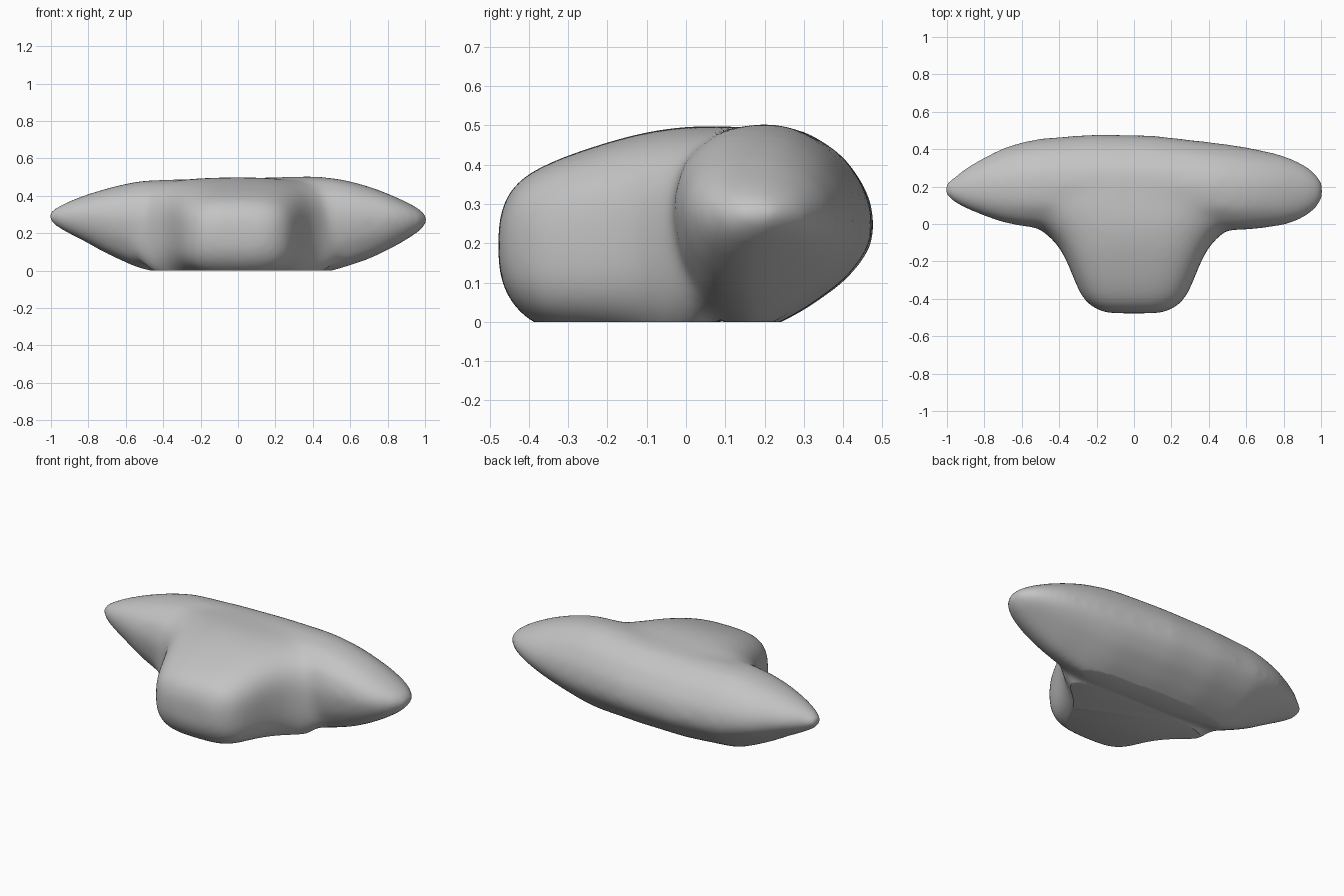
import bpy, bmesh
from math import cos, sin, pi, copysign
from mathutils import Vector

if "Cube" in bpy.data.objects:
    bpy.data.objects.remove(bpy.data.objects["Cube"])

grey = bpy.data.materials.new("plain grey")
grey.use_nodes = True
grey.diffuse_color = (0.55, 0.55, 0.55, 1)
grey.node_tree.nodes["Principled BSDF"].inputs["Base Color"].default_value = grey.diffuse_color


def loft(bm, rings):
    """Skin a list of equal rings and cap both ends."""
    loops = [[bm.verts.new(p) for p in ring] for ring in rings]
    for a, b in zip(loops, loops[1:]):
        for i in range(len(a)):
            j = (i + 1) % len(a)
            bm.faces.new((a[i], a[j], b[j], b[i]))
    bm.faces.new(loops[0])
    bm.faces.new(loops[-1])


bm = bmesh.new()

# Cross wing: one teardrop section scaled along x (x, front, back, bottom, top)
section = [(-1, .2), (-.9, -.35), (-.62, -.84), (-.15, -1), (.3, -.77), (.7, -.49),
           (.94, -.2), (1, 0), (.94, .35), (.69, .72), (.3, .96), (-.05, 1),
           (-.5, .94), (-.87, .66)]
wing = [(-1.01, .15, .225, .26, .315), (-.96, .115, .25, .228, .34), (-.9, .085, .3, .195, .368),
        (-.8, .045, .355, .145, .405), (-.7, .01, .405, .088, .435), (-.6, -.01, .435, .042, .46),
        (-.5, -.02, .455, 0, .478), (-.2, -.02, .477, -.02, .485), (.1, -.02, .47, -.02, .492),
        (.4, -.02, .435, -.02, .5), (.5, -.03, .423, -.005, .492), (.6, -.03, .408, .025, .474),
        (.7, -.018, .388, .06, .445), (.8, -.005, .365, .108, .408), (.9, .03, .325, .165, .362),
        (.96, .07, .285, .205, .33), (1.005, .12, .24, .245, .3)]
loft(bm, [[(x, (f + b) / 2 + u * (b - f) / 2, (lo + hi) / 2 + v * (hi - lo) / 2)
           for u, v in section] for x, f, b, lo, hi in wing])

# Front body flaring into the wing (y, half width, bottom, top, corner power)
body = [(-.471, .14, .13, .26, .6), (-.457, .185, .085, .303, .6), (-.437, .222, .048, .34, .6),
        (-.4, .262, .012, .37, .6), (-.365, .283, -.01, .389, .6), (-.3, .312, -.02, .417, .6),
        (-.2, .352, -.03, .45, .6), (-.12, .395, -.05, .472, .63), (-.06, .45, -.08, .483, .68),
        (-.02, .505, -.1, .489, .72), (.03, .57, -.08, .492, .74), (.1, .62, .1, .491, .76),
        (.2, .6, .16, .487, .8)]
angles = [2 * pi * i / 40 for i in range(40)]


def rounded(t, power):
    return copysign(abs(t) ** power, t)


loft(bm, [[(rounded(cos(a), p) * w, y, (lo + hi) / 2 + rounded(sin(a), p) * (hi - lo) / 2)
           for a in angles] for y, w, lo, hi, p in body])
bmesh.ops.recalc_face_normals(bm, faces=bm.faces)

mesh = bpy.data.meshes.new("body")
bm.to_mesh(mesh)
bm.free()
blob = bpy.data.objects.new("body", mesh)
bpy.context.collection.objects.link(blob)

# Fuse the two volumes, soften the joints and give back the lost thickness
fuse = blob.modifiers.new("fuse", "REMESH")
fuse.mode = "VOXEL"
fuse.voxel_size = 0.015
soften = blob.modifiers.new("soften", "SMOOTH")
soften.factor = 0.5
soften.iterations = 60
thicken = blob.modifiers.new("thicken", "DISPLACE")
thicken.mid_level = 0
thicken.strength = 0.007
fused = bpy.data.meshes.new_from_object(blob.evaluated_get(bpy.context.evaluated_depsgraph_get()))
blob.modifiers.clear()

# Slice the base flat
bm = bmesh.new()
bm.from_mesh(fused)
cut = bmesh.ops.bisect_plane(bm, geom=bm.verts[:] + bm.edges[:] + bm.faces[:],
                             plane_co=Vector(), plane_no=(0, 0, 1), clear_inner=True)
rim = [e for e in cut["geom_cut"] if isinstance(e, bmesh.types.BMEdge)]
bmesh.ops.holes_fill(bm, edges=rim, sides=0)
bmesh.ops.recalc_face_normals(bm, faces=bm.faces)
bm.to_mesh(mesh)
bm.free()
mesh.materials.clear()
mesh.materials.append(grey)

bpy.ops.object.select_all(action="DESELECT")
blob.select_set(True)
bpy.context.view_layer.objects.active = blob
bpy.ops.object.shade_smooth_by_angle(angle=0.6)
